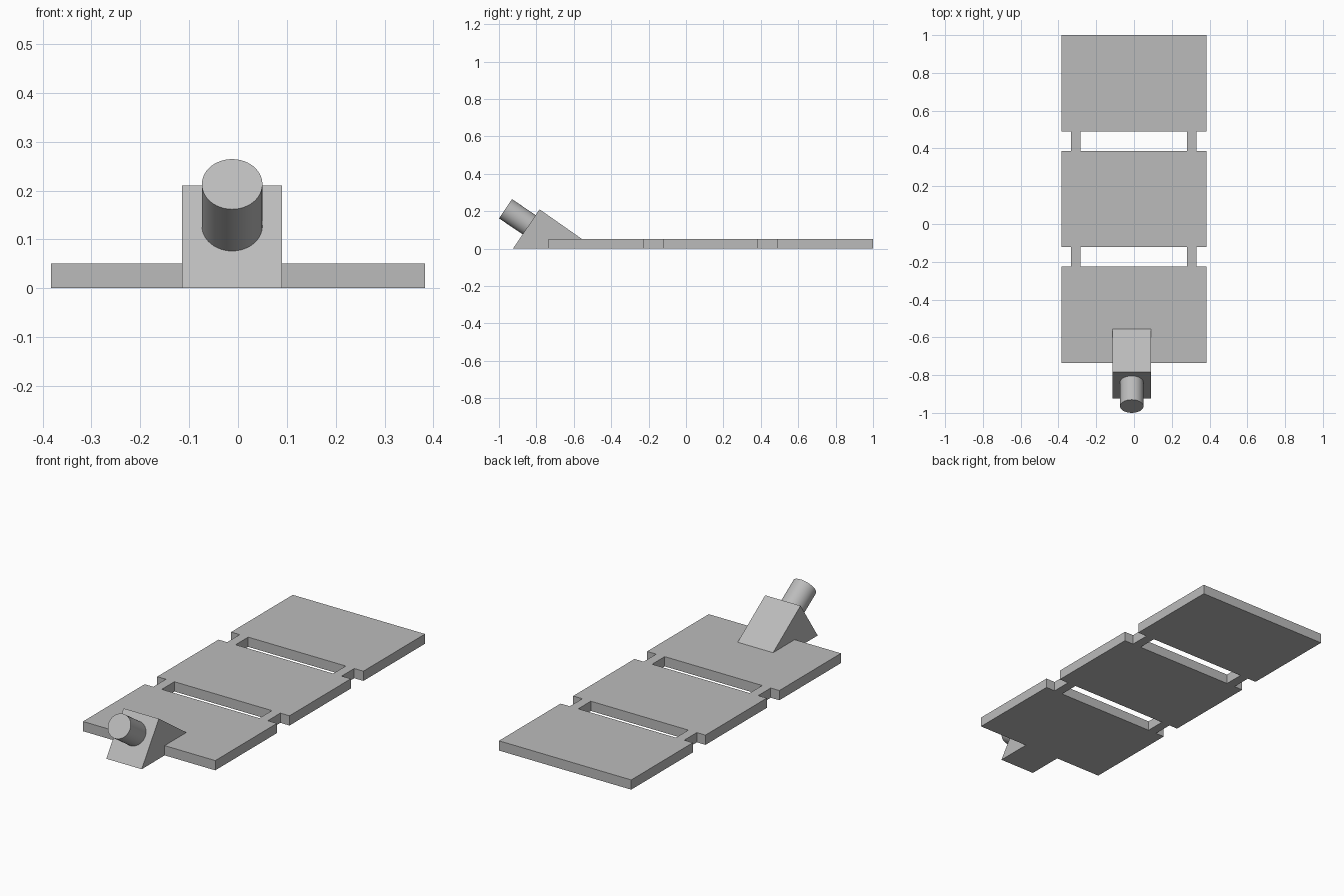
import bpy
import bmesh
from mathutils import Vector

if "Cube" in bpy.data.objects:
    bpy.data.objects.remove(bpy.data.objects["Cube"], do_unlink=True)

# Single plain grey
grey = bpy.data.materials.new("plain_grey")
grey.use_nodes = True
colour = (0.5, 0.5, 0.5, 1.0)
grey.diffuse_color = colour
grey.node_tree.nodes["Principled BSDF"].inputs["Base Color"].default_value = colour


def finish(name, bm):
    bmesh.ops.recalc_face_normals(bm, faces=bm.faces)
    mesh = bpy.data.meshes.new(name)
    bm.to_mesh(mesh)
    bm.free()
    mesh.materials.append(grey)
    obj = bpy.data.objects.new(name, mesh)
    bpy.context.collection.objects.link(obj)
    return obj


def extrude(bm, faces, offset):
    result = bmesh.ops.extrude_face_region(bm, geom=faces, use_keep_orig=True)
    verts = [v for v in result["geom"] if isinstance(v, bmesh.types.BMVert)]
    bmesh.ops.translate(bm, verts=verts, vec=offset)


# Deck: three panels joined by pairs of narrow links, as one solid sheet
THICKNESS = 0.051
xs = [-0.383, -0.333, -0.284, 0.281, 0.33, 0.383]
ys = [-0.735, -0.225, -0.121, 0.386, 0.49, 1.0]
bm = bmesh.new()
grid = [[bm.verts.new((x, y, 0)) for x in xs] for y in ys]
for row in range(len(ys) - 1):
    for col in range(len(xs) - 1):
        is_panel = row % 2 == 0
        is_link = col % 2 == 1
        if is_panel or is_link:
            bm.faces.new((grid[row][col], grid[row][col + 1],
                          grid[row + 1][col + 1], grid[row + 1][col]))
bmesh.ops.delete(bm, geom=[v for v in bm.verts if not v.link_faces], context='VERTS')
extrude(bm, bm.faces[:], (0, 0, THICKNESS))
finish("hinged_deck", bm)

# Wedge block at the front edge
LEFT, RIGHT = 0.09, -0.115
profile = [(-0.925, 0), (-0.783, 0.21), (-0.483, 0)]
bm = bmesh.new()
side = bm.faces.new([bm.verts.new((RIGHT, y, z)) for y, z in profile])
extrude(bm, [side], (LEFT - RIGHT, 0, 0))
finish("wedge_block", bm)

# Round peg standing square on the wedge's sloping front face
RADIUS = 0.062
tip = Vector((-0.012, -0.965, 0.213))
slope = Vector((0, profile[1][0] - profile[0][0], profile[1][1]))
axis = Vector((0, -slope.z, slope.y)).normalized()
root = tip - axis * 0.175
bpy.ops.mesh.primitive_cylinder_add(
    vertices=48, radius=RADIUS, depth=(tip - root).length,
    location=(tip + root) / 2,
    rotation=axis.to_track_quat('Z', 'Y').to_euler())
peg = bpy.context.object
peg.name = "round_peg"
peg.data.materials.append(grey)
bpy.ops.object.shade_smooth_by_angle()
